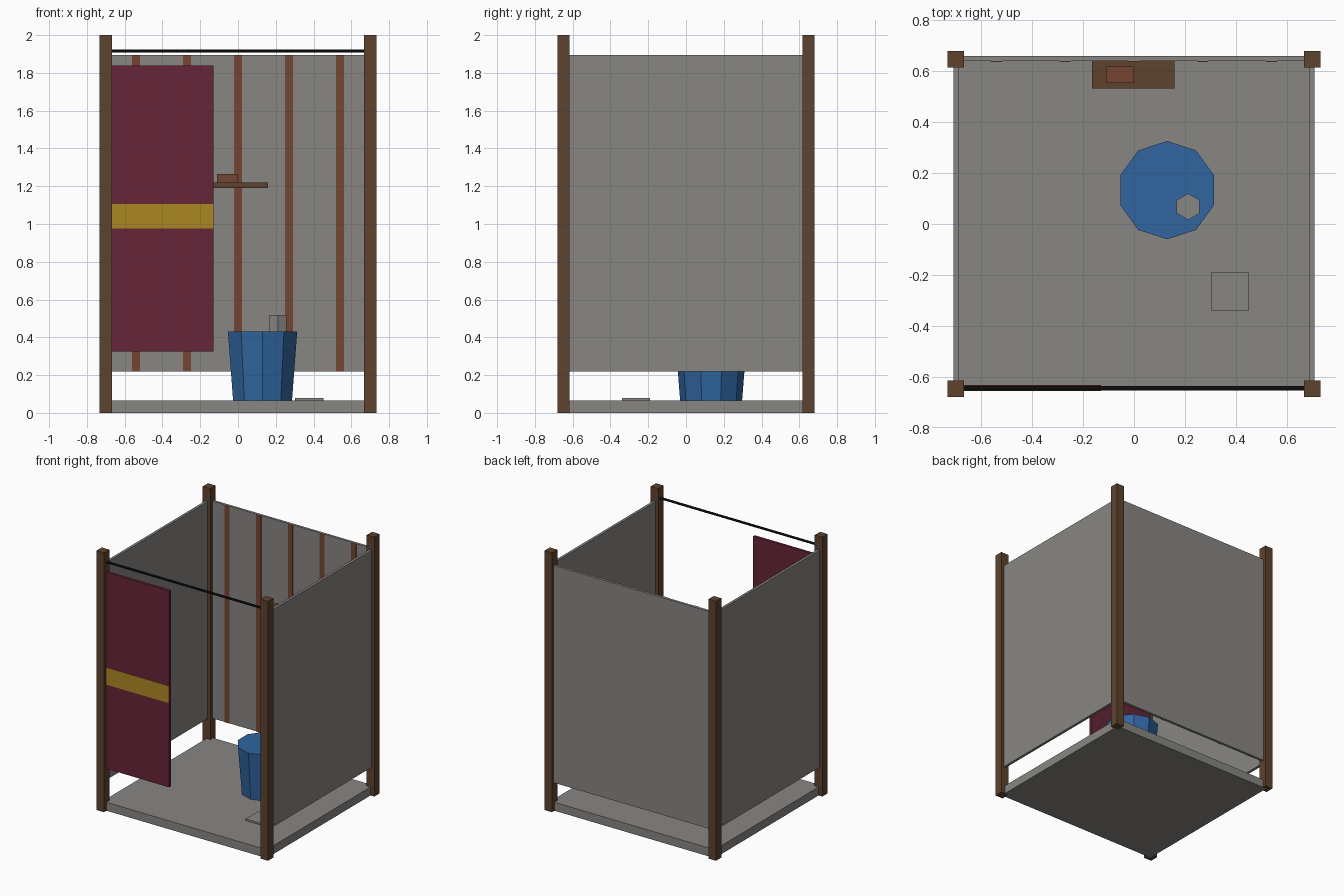
import bpy, math

if "Cube" in bpy.data.objects:
    bpy.data.objects.remove(bpy.data.objects["Cube"])


def material(name, rgb):
    m = bpy.data.materials.new(name)
    m.diffuse_color = (*rgb, 1)
    m.use_nodes = True
    m.node_tree.nodes["Principled BSDF"].inputs["Base Color"].default_value = m.diffuse_color
    return m


GREY = material("grey", (0.245, 0.238, 0.226))
WOOD = material("dark wood", (0.11, 0.054, 0.026))
RUST = material("rust red", (0.18, 0.06, 0.033))
MAROON = material("maroon", (0.133, 0.018, 0.039))
GOLD = material("gold", (0.41, 0.245, 0.016))
BLUE = material("blue", (0.029, 0.13, 0.345))
BLACK = material("black", (0.008, 0.008, 0.009))


def finish(name, mat):
    o = bpy.context.object
    o.name = name
    o.data.materials.append(mat)
    return o


def box(name, mat, x, y, z):
    """Box from (min, max) ranges on each axis."""
    bpy.ops.mesh.primitive_cube_add(size=1, location=[sum(r) / 2 for r in (x, y, z)])
    o = finish(name, mat)
    size = [r[1] - r[0] for r in (x, y, z)]
    for v in o.data.vertices:
        v.co = [c * s for c, s in zip(v.co, size)]
    return o


def tub(name, mat, sides, x, y, z, r_bottom, r_top):
    """Flat-sided tapered drum with a corner pointing along y."""
    bpy.ops.mesh.primitive_cone_add(vertices=sides, radius1=r_bottom, radius2=r_top,
                                    depth=z[1] - z[0], location=(x, y, sum(z) / 2))
    return finish(name, mat)


# Floor slab and corner posts
box("floor_slab", GREY, (-0.70, 0.70), (-0.65, 0.65), (0, 0.065))
for sx in (-1, 1):
    for sy in (-1, 1):
        x, y, h = sx * 0.70, sy * 0.648, 0.0325
        box("corner_post", WOOD, (x - h, x + h), (y - h, y + h), (0, 2))

# Wall panels
WALL_Z = (0.22, 1.895)
for side in (-1, 1):
    box("side_wall", GREY, (side * 0.70 - 0.01, side * 0.70 + 0.01), (-0.65, 0.64), WALL_Z)
box("back_wall", GREY, (-0.70, 0.70), (0.64, 0.66), WALL_Z)

# Painted strips on the inside of the back wall
for i in range(-2, 3):
    box("wall_strip", RUST, (i * 0.27 - 0.021, i * 0.27 + 0.021), (0.637, 0.64), WALL_Z)

# Curtain rod, curtain and its band
bpy.ops.mesh.primitive_cylinder_add(vertices=8, radius=0.009, depth=1.4,
                                    location=(0, -0.645, 1.916),
                                    rotation=(0, math.pi / 2, 0))
finish("curtain_rod", BLACK)
box("curtain", MAROON, (-0.675, -0.13), (-0.653, -0.633), (0.325, 1.84))
box("curtain_band", GOLD, (-0.675, -0.13), (-0.656, -0.653), (0.975, 1.107))

# Shelf with soap
box("shelf", WOOD, (-0.165, 0.16), (0.533, 0.64), (1.19, 1.22))
box("soap", RUST, (-0.11, 0.0), (0.555, 0.618), (1.22, 1.265))

# Water bucket, cup on top and drain plate
tub("bucket", BLUE, 10, 0.13, 0.133, (0.065, 0.432), 0.164, 0.193)
tub("cup", GREY, 6, 0.213, 0.068, (0.43, 0.517), 0.052, 0.052)
box("drain_plate", GREY, (0.303, 0.452), (-0.34, -0.19), (0.065, 0.078))
